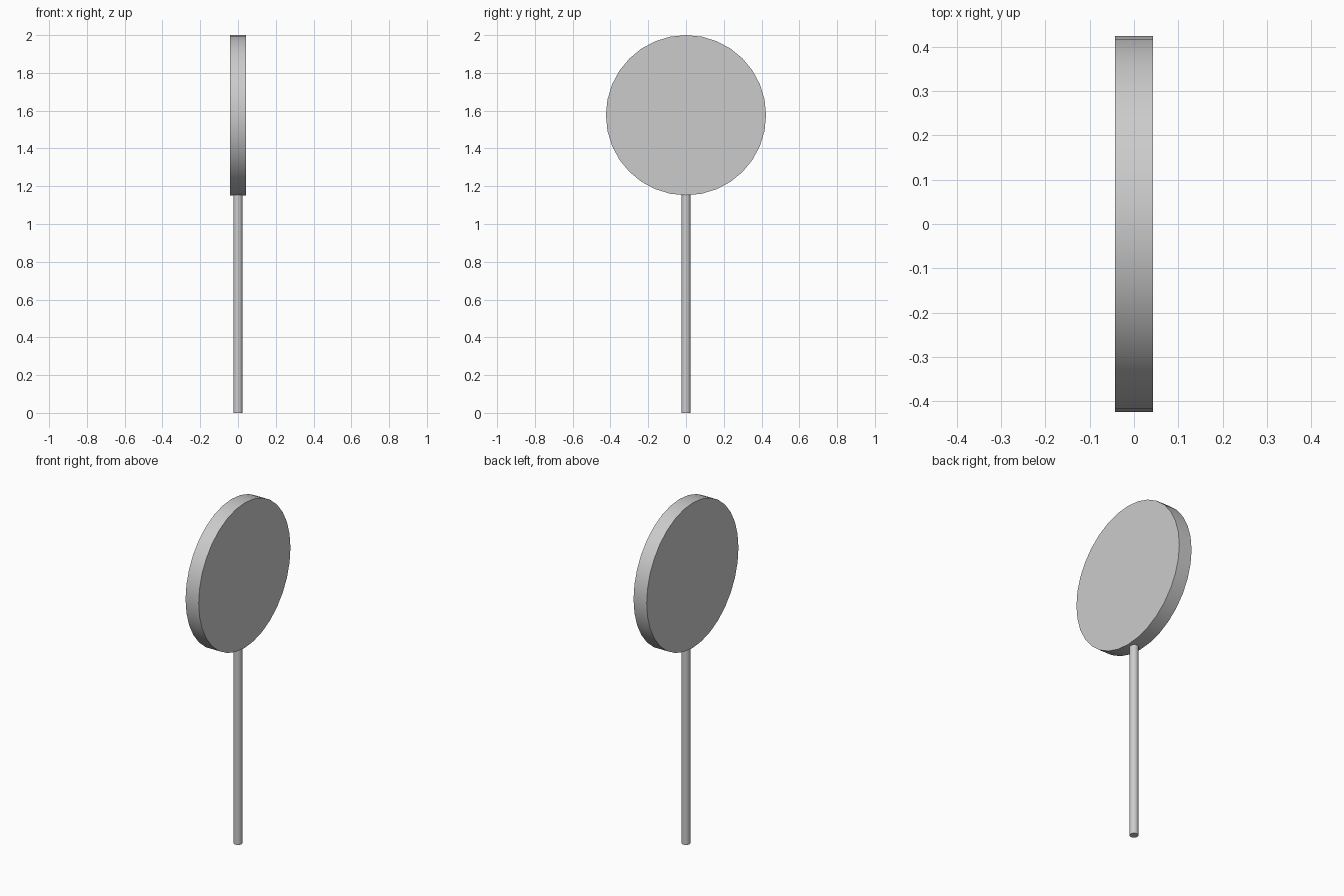
import bpy, math

if "Cube" in bpy.data.objects:
    bpy.data.objects.remove(bpy.data.objects["Cube"])

def cylinder(name, radius, depth, loc, sides, rot=(0, 0, 0)):
    bpy.ops.mesh.primitive_cylinder_add(vertices=sides, radius=radius, depth=depth,
                                        location=loc, rotation=rot)
    ob = bpy.context.object
    ob.name = name
    bpy.ops.object.transform_apply(location=False, rotation=True, scale=True)
    bpy.ops.object.shade_smooth_by_angle(angle=math.radians(30))
    return ob

# Round flat head, facing +x and -x
cylinder("disc_head", 0.424, 0.085, (0, 0, 1.576), 32, (0, math.pi / 2, 0))

# Thin stick, its top just inside the head
cylinder("stick", 0.024, 1.17, (0, 0, 0.585), 32)
